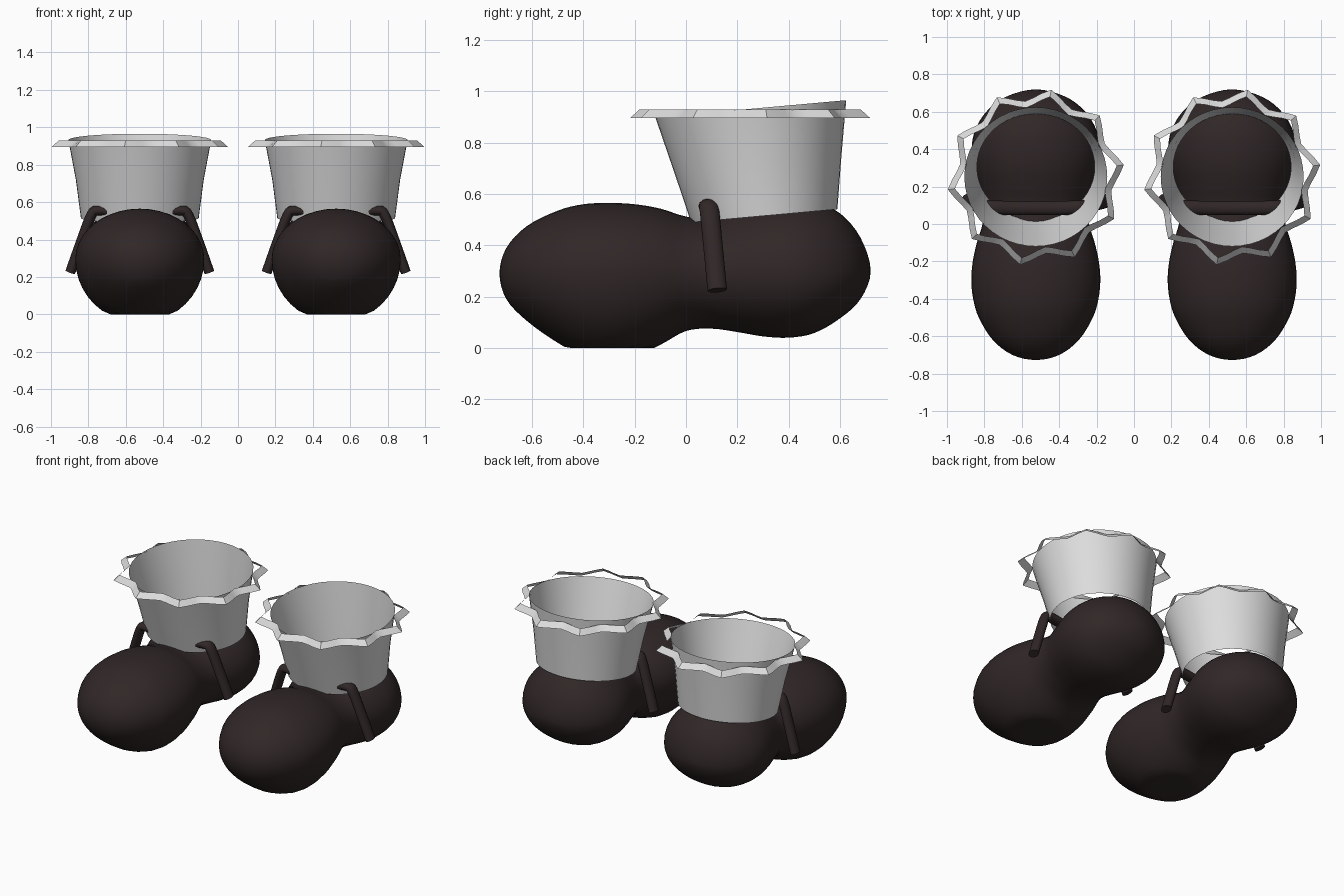
import bpy, bmesh, math
from mathutils import Vector

if "Cube" in bpy.data.objects:
    bpy.data.objects.remove(bpy.data.objects["Cube"])


def material(name, rgb):
    m = bpy.data.materials.new(name)
    m.diffuse_color = (*rgb, 1)
    m.use_nodes = True
    m.node_tree.nodes["Principled BSDF"].inputs["Base Color"].default_value = m.diffuse_color
    return m


dark = material("dark brown", (0.03, 0.02, 0.02))
pale = material("pale grey", (0.72, 0.72, 0.72))


def loft(name, rings, mat, x, angle, cap=False, closed=False):
    """Skin a list of closed rings into one object."""
    bm = bmesh.new()
    vs = [[bm.verts.new(p) for p in ring] for ring in rings]
    n = len(rings[0])
    for a, b in zip(vs, vs[1:]):
        for i in range(n):
            j = (i + 1) % n
            bm.faces.new((a[i], a[j], b[j], b[i]))
    if cap:
        bm.faces.new(vs[0][::-1])
        bm.faces.new(vs[-1])
    if closed:
        bmesh.ops.remove_doubles(bm, verts=bm.verts, dist=1e-4)
    bmesh.ops.recalc_face_normals(bm, faces=bm.faces)
    me = bpy.data.meshes.new(name)
    bm.to_mesh(me)
    bm.free()
    me.materials.append(mat)
    ob = bpy.data.objects.new(name, me)
    ob.location.x = x
    bpy.context.collection.objects.link(ob)
    bpy.ops.object.select_all(action='DESELECT')
    ob.select_set(True)
    bpy.context.view_layer.objects.active = ob
    bpy.ops.object.shade_smooth_by_angle(angle=math.radians(angle))
    return ob


def spline(pts, steps):
    """Catmull-Rom through pts; first and last are phantom points."""
    out = []
    for p0, p1, p2, p3 in zip(pts, pts[1:], pts[2:], pts[3:]):
        for s in range(steps):
            t = s / steps
            out.append([0.5 * (2 * b + (c - a) * t + (2 * a - 5 * b + 4 * c - d) * t * t
                        + (3 * b - a - 3 * c + d) * t ** 3)
                        for a, b, c, d in zip(p0, p1, p2, p3)])
    out.append(list(pts[-2]))
    return out


# Shoe stations from toe to heel: y, top, bottom, half width
STATIONS = [
    (-.727, .29, .29, 0), (-.70, .39, .19, .125), (-.62, .475, .105, .23),
    (-.50, .535, .02, .305), (-.40, .56, -.03, .335), (-.30, .565, -.045, .345),
    (-.20, .56, -.03, .337), (-.10, .543, .012, .315), (0, .512, .066, .285),
    (.10, .505, .075, .275), (.20, .54, .062, .30), (.30, .57, .045, .33),
    (.40, .58, .04, .343), (.50, .57, .058, .325), (.60, .525, .115, .265),
    (.68, .43, .19, .16), (.72, .30, .30, 0)]


def flip(s):
    return (s[0], s[2], s[1], -s[3])


def shoe_rings():
    path = [flip(STATIONS[1])] + STATIONS + [flip(STATIONS[-2])]
    rings = []
    for y, top, bot, w in spline(path, 4):
        mid = min(max(0.295, bot), top)
        ring = []
        for i in range(40):
            a = math.tau * i / 40
            s = math.sin(a)
            z = mid + s * (top - mid if s > 0 else mid - bot)
            ring.append((w * math.cos(a), y, max(0, z)))
        rings.append(ring)
    return rings


def cuff_ring(rx, ry, cy, z):
    ring = []
    for i in range(48):
        a = math.tau * i / 48
        ring.append((rx * math.cos(a), cy + ry * math.sin(a),
                     z + 0.09 * ry * math.sin(a)))
    return ring


def trim_ring(valley, tip, z):
    """Ten pointed teeth with rounded valleys."""
    ring = []
    for i in range(60):
        a = math.radians(8) + math.tau * i / 60
        t = (1, .6, .22, 0, .22, .6)[i % 6]
        r = valley + (tip - valley) * t
        ring.append((r * math.cos(a), 0.25 + r * math.sin(a), z))
    return ring


def strap_rings():
    half = [(-.372, .122, .225), (-.31, .105, .40), (-.26, .092, .53),
            (-.225, .088, .555), (-.12, .085, .545)]
    pts = half + [(0, .085, .54)] + [(-p[0], p[1], p[2]) for p in half[::-1]]
    ends = [tuple(2 * a - b for a, b in zip(pts[i], pts[j])) for i, j in ((0, 1), (-1, -2))]
    path = [Vector(p) for p in spline([ends[0]] + pts + [ends[1]], 3)]
    rings = []
    for i, p in enumerate(path):
        d = (path[min(i + 1, len(path) - 1)] - path[max(i - 1, 0)]).normalized()
        u = d.cross(Vector((0, 1, 0))).normalized()
        v = u.cross(d)
        rings.append([p + 0.027 * math.cos(math.tau * k / 12) * u
                      + 0.038 * math.sin(math.tau * k / 12) * v for k in range(12)])
    return rings


for side, x in (("left", -0.525), ("right", 0.525)):
    loft(side + "_shoe", shoe_rings(), dark, x, 40, closed=True)
    loft(side + "_strap", strap_rings(), dark, x, 50, cap=True)
    # Open tapered cuff with a tilted rim
    loft(side + "_cuff", [cuff_ring(.315, .285, .305, .515),
                          cuff_ring(.342, .327, .279, .72),
                          cuff_ring(.382, .372, .2525, .932)], pale, x, 60)
    # Zigzag trim sloping outward
    loft(side + "_cuff_trim", [trim_ring(.375, .437, .93),
                               trim_ring(.41, .475, .896)], pale, x, 30)
